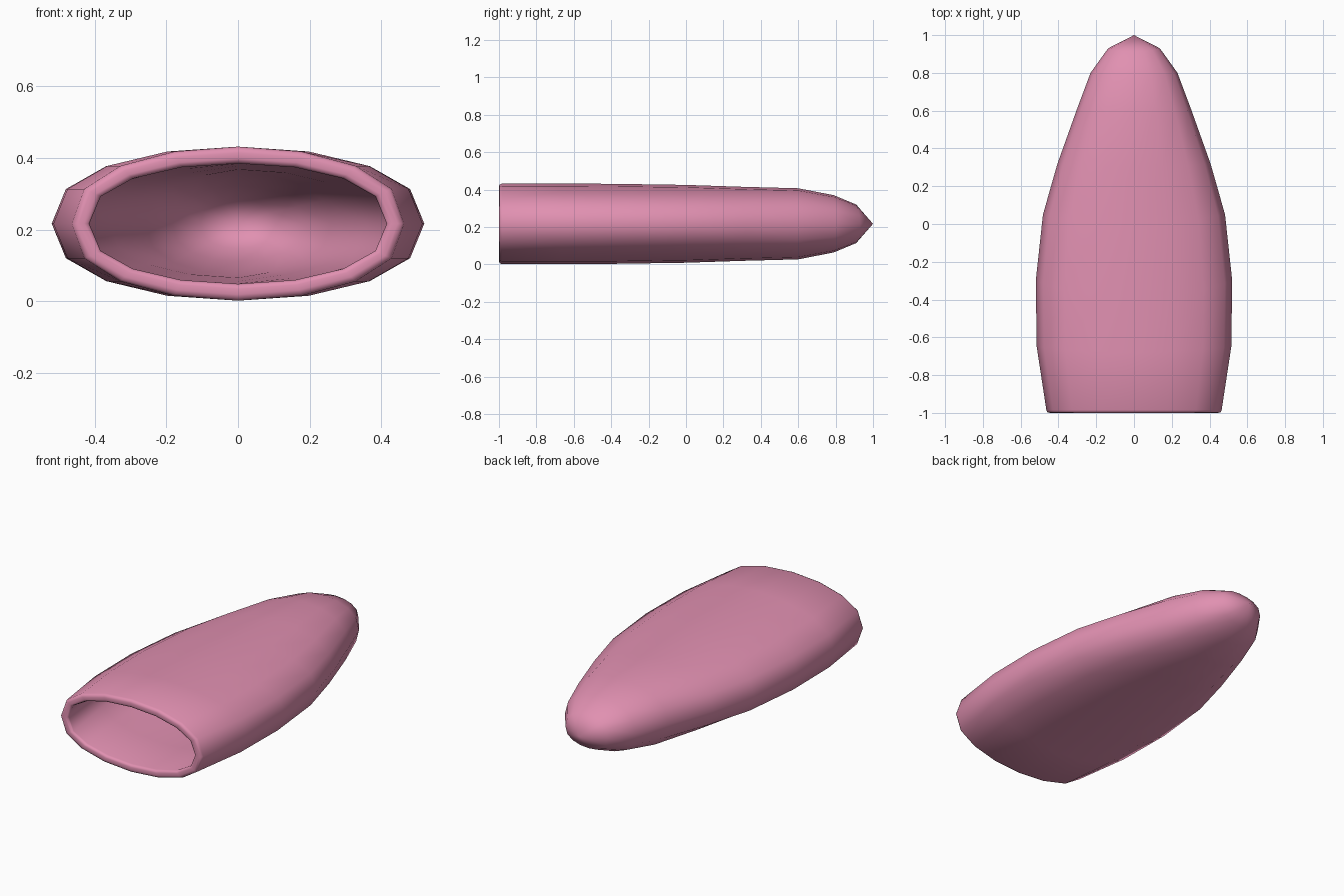
import bpy, bmesh, math

if "Cube" in bpy.data.objects:
    bpy.data.objects.remove(bpy.data.objects["Cube"])

SIDES = 16
MID_Z = 0.217

pink = bpy.data.materials.new("soft pink")
pink.diffuse_color = (0.75, 0.28, 0.44, 1)
pink.use_nodes = True
pink.node_tree.nodes["Principled BSDF"].inputs["Base Color"].default_value = pink.diffuse_color

# Profile from outer tip to rim: (y at sides, y at top, half width, half height)
outer = [
    (0.93, 0.91, 0.137, 0.103), (0.80, 0.79, 0.23, 0.153), (0.60, 0.60, 0.305, 0.190),
    (0.32, 0.30, 0.405, 0.198), (0.05, 0.00, 0.482, 0.208), (-0.30, -0.40, 0.52, 0.214),
    (-0.65, -0.68, 0.515, 0.215), (-0.985, -0.985, 0.464, 0.215)]
rim = [(-0.997, -0.997, 0.458, 0.209), (-1.0, -1.0, 0.445, 0.198),
       (-1.0, -1.0, 0.430, 0.182), (-0.997, -0.997, 0.419, 0.173),
       (-0.985, -0.985, 0.415, 0.168)]
# Hollow inside follows the outside at a constant wall thickness
inner = [(ys, yt, w - 0.047, h - 0.047) for ys, yt, w, h in reversed(outer[1:-1])]
inner.append((0.88, 0.87, 0.105, 0.07))

bm = bmesh.new()


def ring(ys, yt, w, h):
    verts = []
    for i in range(SIDES):
        a = 2 * math.pi * i / SIDES
        c, s = math.cos(a), math.sin(a)
        z = math.copysign(abs(s) ** 0.83, s) * h   # slightly squarer oval
        verts.append(bm.verts.new((w * c, ys + (yt - ys) * s * s, MID_Z + z)))
    return verts


def cap(verts, y, flip):
    tip = bm.verts.new((0, y, MID_Z))
    for i in range(SIDES):
        a, b = verts[i], verts[(i + 1) % SIDES]
        bm.faces.new((tip, b, a) if flip else (tip, a, b))


rings = [ring(*p) for p in outer + rim + inner]
for r, q in zip(rings, rings[1:]):
    for i in range(SIDES):
        j = (i + 1) % SIDES
        bm.faces.new((r[i], r[j], q[j], q[i]))
cap(rings[0], 1.0, False)
cap(rings[-1], 0.945, True)
bmesh.ops.recalc_face_normals(bm, faces=bm.faces)

# Hollow pointed shell
mesh = bpy.data.meshes.new("hollow_shell")
bm.to_mesh(mesh)
bm.free()
mesh.materials.append(pink)
for p in mesh.polygons:
    p.use_smooth = True
shell = bpy.data.objects.new("hollow_shell", mesh)
bpy.context.collection.objects.link(shell)
